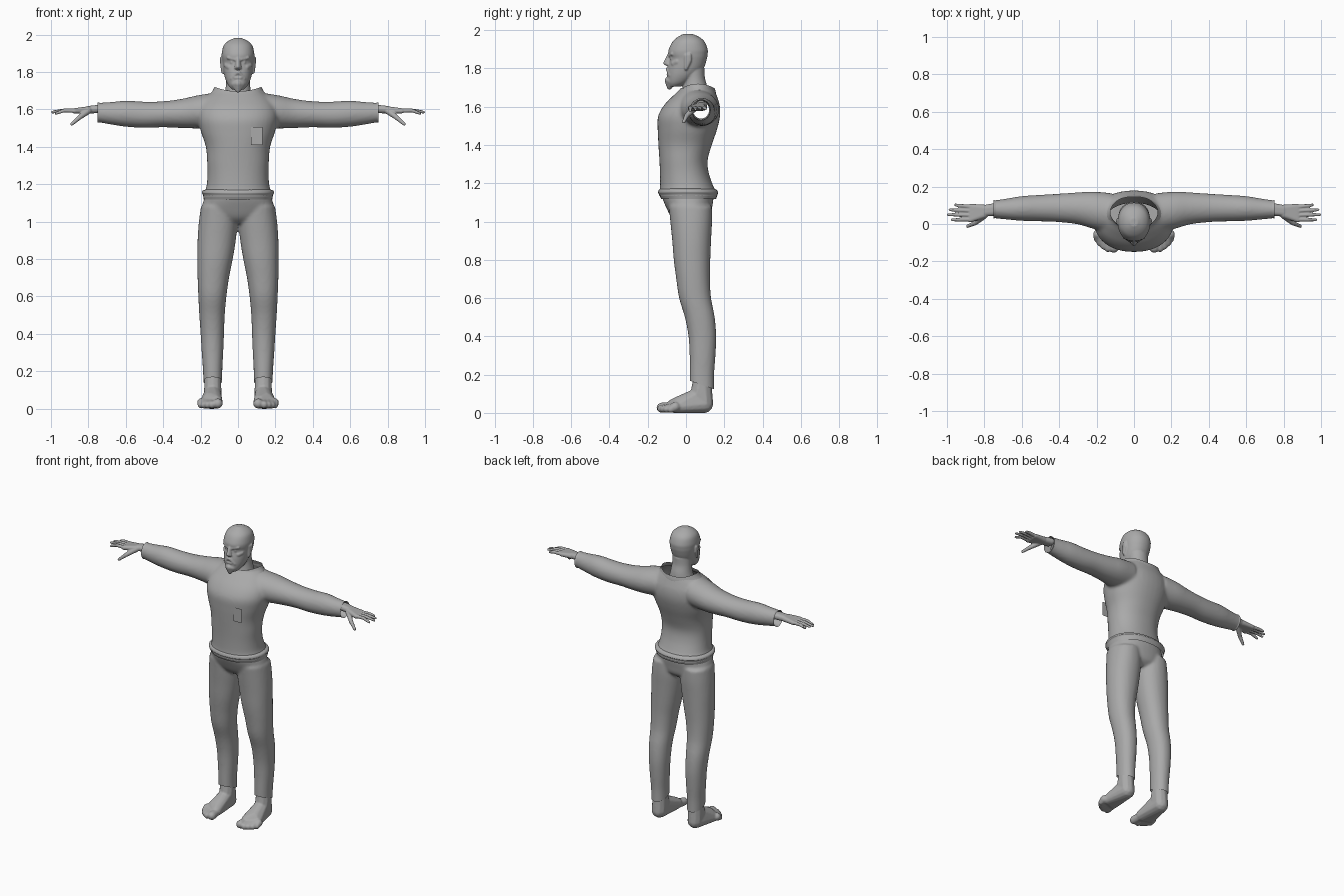
import bpy, bmesh, math
from mathutils import Vector

grey = bpy.data.materials.new("plain grey")
grey.diffuse_color = (0.4, 0.4, 0.4, 1)


def smooth_rows(rows, steps=4):
    """Catmull-Rom interpolation between cross-section rows."""
    out = []
    for i in range(len(rows) - 1):
        a, b, c, d = (rows[min(max(i + k, 0), len(rows) - 1)] for k in (-1, 0, 1, 2))
        for j in range(steps):
            t = j / steps
            out.append([0.5 * (2 * q + (r - p) * t + (2 * p - 5 * q + 4 * r - s) * t * t
                               + (3 * q - p - 3 * r + s) * t ** 3)
                        for p, q, r, s in zip(a, b, c, d)])
    return out + [list(rows[-1])]


def loft(bm, rows, axis="z", side=1, power=2.0, n=40, caps=True, wave=0.0):
    """Rows are (position, a0, a1, b0, b1): oval sections along an axis."""
    rings = []
    for t, a0, a1, b0, b1 in smooth_rows(rows):
        ring = []
        for k in range(n):
            w = 2 * math.pi * k / n
            c, s = math.cos(w), math.sin(w)
            a = (a0 + a1) / 2 + (a1 - a0) / 2 * math.copysign(abs(c) ** (2 / power), c)
            b = (b0 + b1) / 2 + (b1 - b0) / 2 * math.copysign(abs(s) ** (2 / power), s)
            co = (a * side, b, t + wave * math.cos(2 * w)) if axis == "z" else (t * side, a, b)
            ring.append(bm.verts.new(co))
        rings.append(ring)
    for r0, r1 in zip(rings, rings[1:]):
        for k in range(n):
            m = (k + 1) % n
            bm.faces.new((r0[k], r0[m], r1[m], r1[k]))
    if caps:
        bm.faces.new(rings[0])
        bm.faces.new(rings[-1])


def hull(bm, *balls, side=1):
    """Rounded solid wrapped around balls (x, y, z, radius)."""
    tmp = bmesh.new()
    for x, y, z, r in balls:
        made = bmesh.ops.create_icosphere(tmp, subdivisions=2, radius=r)
        bmesh.ops.translate(tmp, verts=made["verts"], vec=(x * side, y, z))
    res = bmesh.ops.convex_hull(tmp, input=tmp.verts)
    junk = {e for e in res["geom_interior"] + res["geom_unused"]
            if isinstance(e, bmesh.types.BMVert)}
    bmesh.ops.delete(tmp, geom=list(junk), context="VERTS")
    me = bpy.data.meshes.new("tmp")
    tmp.to_mesh(me)
    tmp.free()
    bm.from_mesh(me)
    bpy.data.meshes.remove(me)


def finish(name, bm, voxel=0, smooth=4, cuts=()):
    """Make an object, fuse its solids, then open it along cut planes."""
    bmesh.ops.recalc_face_normals(bm, faces=bm.faces)
    me = bpy.data.meshes.new(name)
    bm.to_mesh(me)
    bm.free()
    ob = bpy.data.objects.new(name, me)
    bpy.context.collection.objects.link(ob)
    if voxel:
        rm = ob.modifiers.new("fuse", "REMESH")
        rm.mode, rm.voxel_size = "VOXEL", voxel
        sm = ob.modifiers.new("soften", "SMOOTH")
        sm.factor, sm.iterations = 0.5, smooth
        deps = bpy.context.evaluated_depsgraph_get()
        fused = bpy.data.meshes.new_from_object(ob.evaluated_get(deps))
        ob.modifiers.clear()
        ob.data = me = fused
        me.name = name
    bm = bmesh.new()
    bm.from_mesh(me)
    for co, no in cuts:
        geom = bm.verts[:] + bm.edges[:] + bm.faces[:]
        bmesh.ops.bisect_plane(bm, geom=geom, plane_co=co,
                               plane_no=Vector(no).normalized(), clear_outer=True)
    bm.to_mesh(me)
    bm.free()
    me.materials.clear()
    me.materials.append(grey)
    me.shade_smooth()
    return ob


def rows(*data):
    """Symmetric sections (z, half width, y0, y1)."""
    return [(z, -w, w, y0, y1) for z, w, y0, y1 in data]


# Shirt: torso and sleeves fused, open at hem, neck and wrists
bm = bmesh.new()
loft(bm, rows((1.08, .185, -.135, .16), (1.14, .187, -.141, .165), (1.18, .170, -.136, .145),
              (1.25, .163, -.136, .120), (1.32, .165, -.139, .113), (1.40, .172, -.144, .135),
              (1.48, .198, -.148, .162), (1.55, .213, -.146, .178), (1.61, .205, -.113, .176),
              (1.66, .170, -.064, .160), (1.70, .128, -.024, .145), (1.74, .115, -.01, .13)),
     power=2.2)
sleeve = [(.12, -.05, .165, 1.50, 1.69), (.22, -.025, .173, 1.498, 1.674),
          (.30, -.002, .169, 1.50, 1.656), (.40, .010, .162, 1.504, 1.643),
          (.50, .014, .156, 1.501, 1.641), (.60, .017, .149, 1.507, 1.646),
          (.68, .024, .136, 1.519, 1.639), (.75, .031, .126, 1.531, 1.635),
          (.79, .031, .126, 1.531, 1.635)]
for s in (1, -1):
    loft(bm, sleeve, "x", s)
finish("shirt", bm, .0095, 6, [((0, 0, 1.135), (0, 0, -1)), ((0, 0, 1.698), (0, 0, 1)),
                               ((.745, 0, 0), (1, 0, 0)), ((-.745, 0, 0), (-1, 0, 0))])

# Standing collar
bm = bmesh.new()
loft(bm, rows((1.672, .148, -.046, .158), (1.69, .134, -.032, .155), (1.708, .126, -.024, .150)),
     caps=False, wave=.012)
finish("collar", bm)

# Shirt hem band
bm = bmesh.new()
loft(bm, rows((1.118, .183, -.130, .157), (1.145, .188, -.143, .166), (1.152, .193, -.146, .168),
              (1.165, .189, -.142, .160), (1.172, .172, -.134, .145)), power=2.2, caps=False)
finish("hem_band", bm)

# Trousers: hips and legs fused, open above the feet
bm = bmesh.new()
loft(bm, rows((.99, .06, -.04, .09), (1.02, .16, -.075, .125), (1.07, .192, -.102, .136),
              (1.13, .178, -.125, .143), (1.17, .160, -.12, .125)), power=2.2)
leg = [(1.08, .01, .198, -.09, .135), (1.0, .003, .209, -.082, .136), (.9, .012, .216, -.072, .131),
       (.8, .028, .217, -.064, .127), (.7, .048, .216, -.051, .125), (.6, .062, .212, -.036, .131),
       (.5, .071, .207, -.006, .150), (.4, .075, .200, .013, .158), (.3, .079, .194, .019, .154),
       (.2, .084, .187, .019, .147), (.1, .084, .184, .019, .147)]
for s in (1, -1):
    loft(bm, leg, side=s, power=2.15)
finish("trousers", bm, .0095, 4, [((0, .02, .168), (0, -.35, -1))])

# Head with neck, face and beard
bm = bmesh.new()
loft(bm, rows((1.64, .085, -.03, .12), (1.70, .069, -.018, .112), (1.75, .063, -.012, .099),
              (1.80, .064, -.03, .097)))
loft(bm, rows((1.705, .030, -.088, -.03), (1.725, .050, -.096, .01), (1.76, .067, -.098, .055),
              (1.80, .077, -.095, .092), (1.85, .084, -.085, .109), (1.875, .087, -.092, .113),
              (1.90, .087, -.090, .113), (1.94, .077, -.070, .097), (1.965, .053, -.042, .068),
              (1.981, .020, -.012, .03)), power=2.15)
hull(bm, (0, -.09, 1.87, .009), (0, -.109, 1.828, .010), (.011, -.097, 1.822, .009),
     (-.011, -.097, 1.822, .009))                                       # nose
hull(bm, (0, -.092, 1.737, .02), (0, -.086, 1.702, .014), (.02, -.08, 1.735, .018),
     (-.02, -.08, 1.735, .018))                                         # chin beard
hull(bm, (.014, -.094, 1.768, .008), (-.014, -.094, 1.768, .008))       # lower lip
for s in (1, -1):
    hull(bm, (.014, -.086, 1.866, .008), (.052, -.072, 1.876, .009), side=s)   # brow
    hull(bm, (.032, -.072, 1.852, .012), side=s)                               # eye
    hull(bm, (.045, -.062, 1.825, .017), (.06, -.045, 1.835, .015), side=s)    # cheek
    hull(bm, (.004, -.098, 1.797, .009), (.034, -.083, 1.764, .009), side=s)   # moustache
    hull(bm, (.083, -.002, 1.868, .008), (.090, .02, 1.872, .008), (.082, .0, 1.798, .008),
         (.088, .022, 1.84, .007), side=s)                                     # ear
finish("head", bm, .0045, 3, [((0, 0, 1.65), (0, 0, -1))])

# Chest patch: a thin upright plate
bm = bmesh.new()
bm.faces.new([bm.verts.new(c) for c in ((.07, -.147, 1.41), (.13, -.147, 1.41),
                                        (.13, -.147, 1.505), (.07, -.147, 1.505))])
finish("chest_patch", bm)

for s, tag in ((1, "left"), (-1, "right")):
    # Folded inner cuff
    bm = bmesh.new()
    loft(bm, [(.70, .036, .121, 1.538, 1.628), (.72, .034, .123, 1.535, 1.631),
              (.752, .030, .128, 1.528, 1.638)], "x", s, caps=False)
    finish("cuff_" + tag, bm)

    # Hand: palm, four fingers and a lowered thumb
    bm = bmesh.new()
    hull(bm, (.745, .065, 1.602, .022), (.745, .09, 1.602, .022), (.80, .06, 1.598, .02),
         (.80, .082, 1.598, .02), side=s)
    hull(bm, (.80, .05, 1.597, .019), (.80, .085, 1.597, .019), (.875, .022, 1.592, .014),
         (.875, .095, 1.592, .013), side=s)
    for y0, y1, x1, z1 in ((.024, .022, .980, 1.578), (.047, .050, 1.0, 1.585),
                           (.070, .076, .992, 1.588), (.092, .102, .962, 1.588)):
        hull(bm, (.872, y0, 1.593, .012), (.93, (y0 + y1) / 2, 1.594, .0105), side=s)
        hull(bm, (.93, (y0 + y1) / 2, 1.594, .0105), (x1 - .007, y1, z1, .0075), side=s)
    hull(bm, (.80, .045, 1.592, .018), (.85, .005, 1.555, .013), side=s)
    hull(bm, (.85, .005, 1.555, .013), (.889, -.012, 1.521, .009), side=s)
    finish("hand_" + tag, bm, .004, 2)

    # Bare foot: heel, ankle, instep and toes
    bm = bmesh.new()
    hull(bm, (.135, .095, .046, .048), (.135, .085, .19, .046), (.135, .07, .10, .048), side=s)
    hull(bm, (.135, .095, .046, .048), (.135, .06, .085, .045), (.118, -.065, .037, .037),
         (.175, -.045, .03, .03), (.15, -.03, .05, .04), side=s)
    for x, y, r in ((.108, -.128, .027), (.139, -.130, .021), (.161, -.117, .020),
                    (.181, -.101, .019), (.197, -.080, .018)):
        hull(bm, (x * .9 + .016, -.055, .032, .026), (x, y, r, r), side=s)
    finish("foot_" + tag, bm, .006, 2)
